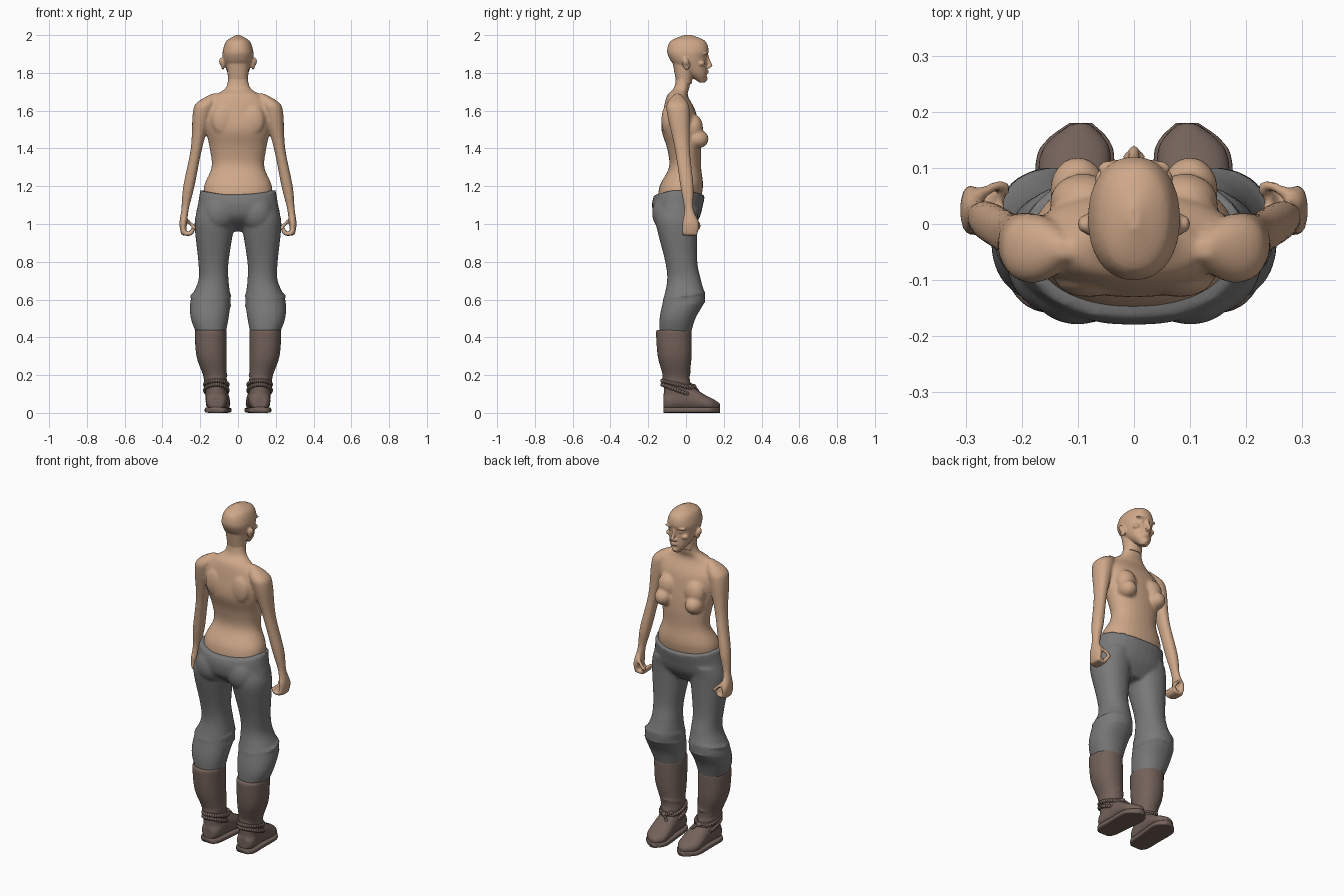
import bpy, bmesh, math
from mathutils import Matrix, Vector

cube = bpy.data.objects.get("Cube")
if cube:
    bpy.data.objects.remove(cube)


def material(name, red, green, blue):
    mat = bpy.data.materials.new(name)
    mat.use_nodes = True
    colour = (red, green, blue, 1)
    mat.diffuse_color = colour
    mat.node_tree.nodes["Principled BSDF"].inputs["Base Color"].default_value = colour
    return mat


skin = material("skin", .62, .39, .25)
cloth = material("grey cloth", .19, .19, .19)
leather = material("brown leather", .17, .12, .1)

# Ball shape reused by every rounded detail
template = bmesh.new()
bmesh.ops.create_icosphere(template, subdivisions=3, radius=1)
template.verts.index_update()
ball_points = [vert.co.copy() for vert in template.verts]
ball_faces = [[vert.index for vert in face.verts] for face in template.faces]
template.free()


def catmull(a, b, c, d, t):
    return b + t / 2 * (c - a + t * (2 * a - 5 * b + 4 * c - d + t * (3 * (b - c) + d - a)))


def spline(rows, steps=5):
    """Smooth curve through rows of numbers."""
    padded = [rows[0], *rows, rows[-1]]
    curve = []
    for window in zip(padded, padded[1:], padded[2:], padded[3:]):
        for step in range(steps):
            curve.append([catmull(*values, step / steps) for values in zip(*window)])
    return curve + [rows[-1]]


def rounded(low, high, wave, power):
    """Point of a superellipse between two limits."""
    return (low + high) / 2 + (high - low) / 2 * math.copysign(abs(wave) ** (2 / power), wave)


def loft(bm, rows, side=1, along="z", power=2.2, waist_rise=0, count=32):
    """Rounded rings; each row is a position, the x limits and the limits of the remaining axis."""
    rings = []
    start = rows[0][0]
    for position, x_low, x_high, low, high in spline(rows):
        ring = []
        for k in range(count):
            angle = math.tau * k / count
            x = side * rounded(x_low, x_high, math.cos(angle), power)
            other = rounded(low, high, math.sin(angle), power)
            if along == "y":
                ring.append(bm.verts.new((x, position, other)))
            else:
                fade = max(0, 1 - abs(start - position) * 10)
                rise = waist_rise * fade * math.cos(angle) ** 2
                ring.append(bm.verts.new((x, other, position + rise)))
        rings.append(ring)
    for ring, following in zip(rings, rings[1:]):
        for k in range(count):
            bm.faces.new((ring[k - 1], ring[k], following[k], following[k - 1]))
    bm.faces.new(rings[0])
    bm.faces.new(rings[-1])


def centred(rows):
    """Rows of height, half width, back and front."""
    return [(height, -half, half, back, front) for height, half, back, front in rows]


def blob(bm, x, y, z, size, side=1, tilt=0):
    """Ellipsoid tilted about x."""
    shape = Matrix.Rotation(tilt, 3, "X") @ Matrix.Diagonal(size)
    centre = Vector((x * side, y, z))
    verts = [bm.verts.new(centre + shape @ point) for point in ball_points]
    for face in ball_faces:
        bm.faces.new([verts[index] for index in face])


def cord(bm, points, radius, side=1, steps=4):
    """Overlapping balls along a curve, for fingers and laces."""
    for x, y, z in spline(points, steps):
        blob(bm, x, y, z, (radius, radius, radius), side)


def finish(bm, name, mat, voxel=0, soften=3):
    bmesh.ops.recalc_face_normals(bm, faces=bm.faces)
    for face in bm.faces:
        face.smooth = True
    mesh = bpy.data.meshes.new(name)
    bm.to_mesh(mesh)
    bm.free()
    mesh.materials.append(mat)
    obj = bpy.data.objects.new(name, mesh)
    bpy.context.collection.objects.link(obj)
    if voxel:
        fuse = obj.modifiers.new("fuse", "REMESH")
        fuse.mode = "VOXEL"
        fuse.voxel_size = voxel
        fuse.use_smooth_shade = True
        relax = obj.modifiers.new("relax", "SMOOTH")
        relax.iterations = soften


# Torso and neck
bm = bmesh.new()
loft(bm, centred([(1.1, .18, -.15, .07), (1.2, .18, -.14, .09), (1.3, .14, -.09, .08), (1.4, .15, -.1, .08),
                  (1.5, .17, -.13, .07), (1.6, .18, -.12, .05), (1.68, .12, -.1, .01),
                  (1.73, .06, -.06, .02), (1.85, .05, -.05, .04)]))
for side in (1, -1):
    blob(bm, .08, -.1, 1.55, (.06, .03, .08), side)
    # Breast and chest muscle
    blob(bm, .1, .06, 1.45, (.05, .06, .05), side)
    blob(bm, .09, .04, 1.51, (.06, .05, .07), side)
    # Arm and palm
    loft(bm, [(1.69, .11, .14, -.06, -.03), (1.64, .12, .22, -.1, .01), (1.58, .14, .24, -.1, .02),
              (1.4, .19, .25, -.06, .02), (1.2, .23, .29, -.03, .04), (1.08, .26, .3, -.01, .04),
              (1, .27, .31, -.02, .07), (.94, .28, .3, -.01, .06)], side)
    # Curled fingers and thumb
    for finger in range(4):
        y = .02 * finger - .01
        cord(bm, [(.29, y, .97), (.28, y, .95), (.25, y, .95), (.24, y, .97)], .012, side)
    cord(bm, [(.28, .05, 1.03), (.24, .07, .99), (.23, .06, .98)], .011, side)
finish(bm, "upper_body", skin, voxel=.008, soften=4)

# Head
bm = bmesh.new()
loft(bm, centred([(1.75, .02, .07, .1), (1.79, .05, .01, .11), (1.84, .07, -.06, .11), (1.88, .08, -.09, .11),
                  (1.92, .08, -.1, .12), (1.97, .06, -.08, .1), (2, .01, -.01, .03)]))
loft(bm, centred([(1.74, .05, -.05, .03), (1.85, .06, -.07, .04)]))
# Nose, lips and chin
cord(bm, [(0, .11, 1.89), (0, .12, 1.86), (0, .13, 1.84)], .01)
for lip in (1.8, 1.81):
    blob(bm, 0, .11, lip, (.02, .01, .004))
blob(bm, 0, .1, 1.77, (.02, .015, .015))
for side in (1, -1):
    # Nostril, brow, cheekbone and eye
    blob(bm, .01, .12, 1.83, (.01, .01, .007), side)
    blob(bm, .035, .1, 1.9, (.03, .015, .007), side)
    blob(bm, .05, .08, 1.85, (.02, .02, .015), side)
    blob(bm, .03, .095, 1.88, (.014, .014, .01), side)
    # Ear
    blob(bm, .08, 0, 1.85, (.01, .02, .035), side, tilt=.2)
    blob(bm, .09, 0, 1.86, (.01, .015, .02), side, tilt=.2)
finish(bm, "head", skin, voxel=.005, soften=2)

# Trousers
bm = bmesh.new()
loft(bm, centred([(1.15, .2, -.17, .1), (1.1, .21, -.18, .09), (1.03, .22, -.16, .07),
                  (.96, .15, -.07, .02)]), waist_rise=.03)
for side in (1, -1):
    # Buttock and leg
    blob(bm, .1, -.1, 1.06, (.09, .08, .1), side)
    loft(bm, [(1.08, .02, .21, -.16, .07), (1, .02, .23, -.16, .06), (.8, .05, .21, -.11, .06),
              (.7, .05, .21, -.1, .08), (.6, .04, .25, -.12, .1), (.5, .05, .25, -.14, .05),
              (.4, .07, .21, -.14, .02)], side)
    # Knee folds
    for fold in (.57, .62):
        blob(bm, .145, -.01, fold, (.112, .115, .015), side, tilt=.15)
finish(bm, "trousers", cloth, voxel=.009, soften=3)

# Boots
foot = [(-.12, .08, .15, .02, .09), (-.09, .06, .17, .01, .12), (0, .05, .17, .01, .15),
        (.11, .04, .17, .01, .09), (.15, .05, .15, .01, .07), (.18, .08, .11, .02, .05)]
sole = [(y, inner - .005, outer + .005, 0, .03) for y, inner, outer, bottom, top in foot]
for side, label in ((1, "left"), (-1, "right")):
    bm = bmesh.new()
    loft(bm, [(.44, .06, .23, -.16, .03), (.3, .06, .22, -.15, .03), (.18, .06, .18, -.12, .02),
              (.05, .06, .17, -.12, .04)], side)
    loft(bm, foot, side, along="y")
    # Ankle creases
    blob(bm, .12, -.05, .17, (.065, .08, .01), side, tilt=-.2)
    blob(bm, .12, -.05, .2, (.065, .08, .01), side, tilt=.2)
    finish(bm, label + "_boot", leather, voxel=.008, soften=2)

    bm = bmesh.new()
    loft(bm, sole, side, along="y", power=5)
    finish(bm, label + "_sole", leather)

    # Ankle straps with a knot at the front
    bm = bmesh.new()
    for height, slope in ((.15, .02), (.12, .03)):
        angles = [math.tau * k / 12 for k in range(13)]
        loop = [(.115 + .06 * math.cos(a), .08 * math.sin(a) - .045, height - slope * math.sin(a)) for a in angles]
        cord(bm, loop, .011, side, steps=3)
    cord(bm, [(.08, .02, .15), (.11, .04, .14), (.15, .02, .14)], .01, side)
    cord(bm, [(.11, .04, .14), (.09, .06, .12), (.08, .06, .1)], .008, side)
    blob(bm, .115, .04, .14, (.017, .015, .013), side)
    finish(bm, label + "_straps", leather)
